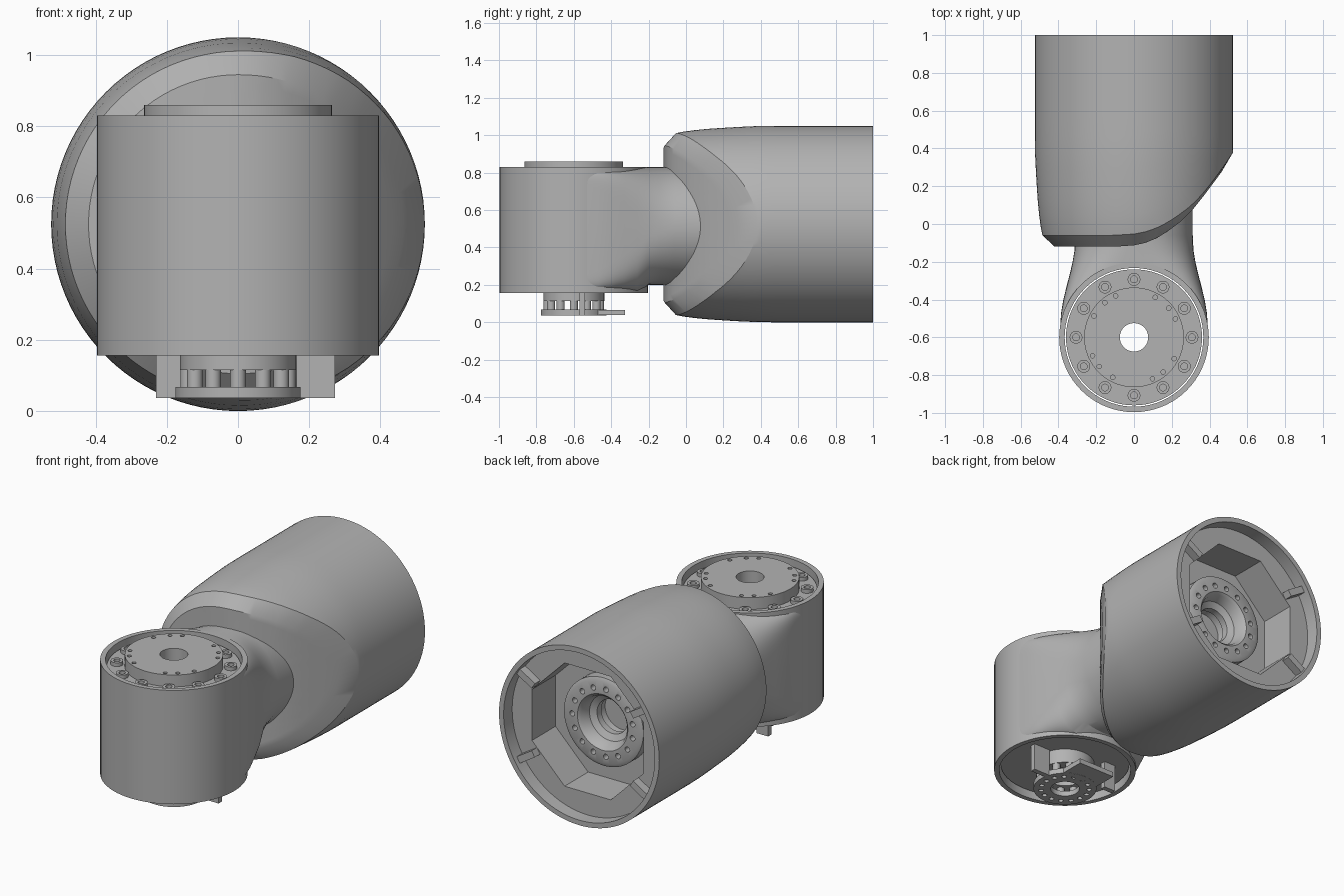
import bpy, bmesh, math
from mathutils import Vector

cube = bpy.data.objects.get("Cube")
if cube:
    bpy.data.objects.remove(cube, do_unlink=True)

grey = bpy.data.materials.new("plain_grey")
grey.use_nodes = True
colour = (0.45, 0.45, 0.45, 1)
grey.diffuse_color = colour
grey.node_tree.nodes["Principled BSDF"].inputs["Base Color"].default_value = colour

JOINT = Vector((0, -0.6, 0))       # vertical axis of the front joint
BARREL = Vector((0, 0, 0.525))     # horizontal axis of the barrel
parts = []


def finish(name, bm):
    bmesh.ops.remove_doubles(bm, verts=bm.verts, dist=1e-5)
    bmesh.ops.recalc_face_normals(bm, faces=bm.faces)
    mesh = bpy.data.meshes.new(name)
    bm.to_mesh(mesh)
    bm.free()
    ob = bpy.data.objects.new(name, mesh)
    bpy.context.collection.objects.link(ob)
    mesh.materials.append(grey)
    parts.append(ob)
    return ob


def skin(bm, rings, wrap=False, caps=False):
    loops = [[bm.verts.new(p) for p in ring] for ring in rings]
    pairs = list(zip(loops, loops[1:]))
    if wrap:
        pairs.append((loops[-1], loops[0]))
    n = len(loops[0])
    for a, b in pairs:
        for i in range(n):
            j = (i + 1) % n
            bm.faces.new((a[i], a[j], b[j], b[i]))
    if caps:
        bm.faces.new(loops[0])
        bm.faces.new(loops[-1])


def circle(r, h, centre, axis, n):
    angles = [math.tau * i / n for i in range(n)]
    if axis == "Z":
        return [centre + Vector((r * math.cos(a), r * math.sin(a), h)) for a in angles]
    return [centre + Vector((r * math.cos(a), h, r * math.sin(a))) for a in angles]


def ring_part(name, profile, centre=JOINT, axis="Z", n=72):
    """Closed turned part from a loop of (radius, height) points."""
    bm = bmesh.new()
    skin(bm, [circle(r, h, centre, axis, n) for r, h in profile], wrap=True)
    return finish(name, bm)


def tube(name, inner, outer, low, high):
    return ring_part(name, [(inner, low), (outer, low), (outer, high), (inner, high)])


def spots(radius, angles, centre=JOINT, axis="Z"):
    for a in angles:
        c, s = radius * math.cos(math.radians(a)), radius * math.sin(math.radians(a))
        yield centre + (Vector((c, s, 0)) if axis == "Z" else Vector((c, 0, s)))


def pegs(name, places, r, low, high, axis="Z", n=14, inner=None):
    bm = bmesh.new()
    for p in places:
        if inner:
            loop = [(inner, low), (r, low), (r, high), (inner, high)]
            skin(bm, [circle(q, h, p, axis, n) for q, h in loop], wrap=True)
        else:
            skin(bm, [circle(r, h, p, axis, n) for h in (low, high)], caps=True)
    return finish(name, bm)


def cut(ob, cutter):
    parts.remove(cutter)
    cutter.hide_render = True
    mod = ob.modifiers.new("cut", "BOOLEAN")
    mod.object, mod.operation, mod.solver = cutter, "DIFFERENCE", "EXACT"
    mesh = bpy.data.meshes.new_from_object(
        ob.evaluated_get(bpy.context.evaluated_depsgraph_get()))
    ob.modifiers.clear()
    ob.data = mesh
    bpy.data.objects.remove(cutter, do_unlink=True)


def box(name, x, y, z):
    bm = bmesh.new()
    skin(bm, [[(x[0], y[0], h), (x[1], y[0], h), (x[1], y[1], h), (x[0], y[1], h)] for h in z], caps=True)
    return finish(name, bm)


def lerp(points, t):
    for (a, u), (b, v) in zip(points, points[1:]):
        if t <= b:
            return u + (v - u) * max(0, (t - a) / (b - a))
    return points[-1][1]


# Barrel: turned shell whose front is swept away on one side
FRONT = [(-0.1, -0.12), (0, -0.113), (0.06, -0.1), (0.12, -0.075), (0.18, -0.038),
         (0.25, 0.015), (0.31, 0.075), (0.37, 0.15), (0.43, 0.23), (0.47, 0.285)]
OUTER = [(-0.06, 0.485), (0, 0.497), (0.1, 0.508), (0.25, 0.518), (0.4, 0.525)]


def barrel_column(a):
    c, s = math.cos(a), math.sin(a)
    sweep = max(0, c) ** 2
    rim = 0.42 + 0.045 * sweep
    pts = [(rim * k / 14, lerp(FRONT, rim * k / 14 * c)) for k in range(15)]
    start = pts[-1][1] + 0.06 + 0.04 * sweep
    for k in range(13):
        y = start + (1 - start) * (k / 12) ** 1.3
        pts.append((lerp(OUTER, y), y))
    # Rear recess with an eight-sided opening
    fold = (a + math.pi / 8) % (math.pi / 4) - math.pi / 8
    hole = 0.365 / math.cos(fold)
    pts += [(0.495, 1), (0.495, 0.92), (hole, 0.92), (hole, 0.7), (0.12, 0.7), (0.11, 0.6), (0, 0.6)]
    return [BARREL + Vector((r * c, y, r * s)) for r, y in pts]


columns = [barrel_column(math.tau * i / 96) for i in range(96)]
bm = bmesh.new()
skin(bm, list(zip(*columns)))
finish("barrel", bm)

# Ribs and drive flange inside the open rear of the barrel
for i, deg in enumerate((32, 148, 212, 328)):
    a = math.radians(deg)
    out, side = Vector((math.cos(a), 0, math.sin(a))), Vector((-math.sin(a), 0, math.cos(a)))
    bm = bmesh.new()
    skin(bm, [[BARREL + out * r + side * w + Vector((0, y, 0))
               for r, w in ((0.38, -0.02), (0.505, -0.02), (0.505, 0.02), (0.38, 0.02))]
              for y in (0.9, 0.97)], caps=True)
    finish(f"rear_rib_{i + 1}", bm)
flange = ring_part("rear_flange", [(0.1, 0.65), (0.26, 0.69), (0.26, 0.77), (0.24, 0.78),
                                   (0.165, 0.78), (0.15, 0.765), (0.135, 0.71), (0.1, 0.69)],
                   centre=BARREL, axis="Y")
cut(flange, pegs("holes", spots(0.2, range(0, 360, 24), BARREL, "Y"), 0.016, 0.74, 0.8, axis="Y"))

# Neck: boxy beside the joint, round where it enters the barrel
SECTIONS = [(-0.55, 0.391, 16), (-0.47, 0.386, 12), (-0.4, 0.374, 8), (-0.33, 0.357, 5.5),
            (-0.26, 0.339, 4), (-0.2, 0.325, 3), (-0.14, 0.315, 2.4), (-0.06, 0.311, 2), (0.2, 0.31, 2)]


def section(y, half, power):
    low = 0.158 if y < -0.25 else 0.2
    mid, tall = (0.829 + low) / 2, (0.829 - low) / 2
    ring = []
    for i in range(80):
        c, s = math.cos(math.tau * i / 80), math.sin(math.tau * i / 80)
        ring.append((math.copysign(abs(c) ** (2 / power), c) * half, y,
                     mid + math.copysign(abs(s) ** (2 / power), s) * tall))
    return ring


bm = bmesh.new()
skin(bm, [section(*s) for s in SECTIONS], caps=True)
neck = finish("neck", bm)
cut(neck, pegs("joint_bore", [JOINT], 0.367, 0, 1, n=72))

# Joint housing and its core, with a narrow gap between
tube("joint_housing", 0.367, 0.396, 0.156, 0.83)
tube("joint_core", 0.075, 0.36, 0.2, 0.79)
pegs("core_bolts", spots(0.307, range(0, 360, 30)), 0.034, 0.78, 0.812, n=18, inner=0.018)

# Top output disc with its screw holes
disc = tube("output_disc", 0.075, 0.264, 0.78, 0.86)
angles = [a + s for a in (0, 90, 180, 270) for s in (24, 40, 62)]
cut(disc, pegs("holes", spots(0.24, angles), 0.012, 0.83, 0.9))

# Lower output: collar, pillars and drilled flange
tube("lower_collar", 0.1, 0.163, 0.115, 0.21)
pegs("lower_pillars", spots(0.14, range(0, 360, 30)), 0.022, 0.065, 0.12)
lower = tube("lower_flange", 0.08, 0.176, 0.037, 0.068)
cut(lower, pegs("holes", spots(0.135, range(0, 360, 24)), 0.014, 0, 0.1))

# Connector tab and side lugs under the joint
box("connector_tab", (-0.12, 0.12), (-0.475, -0.325), (0.038, 0.067))
box("left_lug", (0.165, 0.272), (-0.57, -0.54), (0.037, 0.21))
box("right_lug", (-0.23, -0.155), (-0.47, -0.44), (0.037, 0.21))

bpy.ops.object.select_all(action="DESELECT")
for ob in parts:
    ob.select_set(True)
bpy.context.view_layer.objects.active = parts[0]
bpy.ops.object.shade_smooth_by_angle(angle=math.radians(30))
